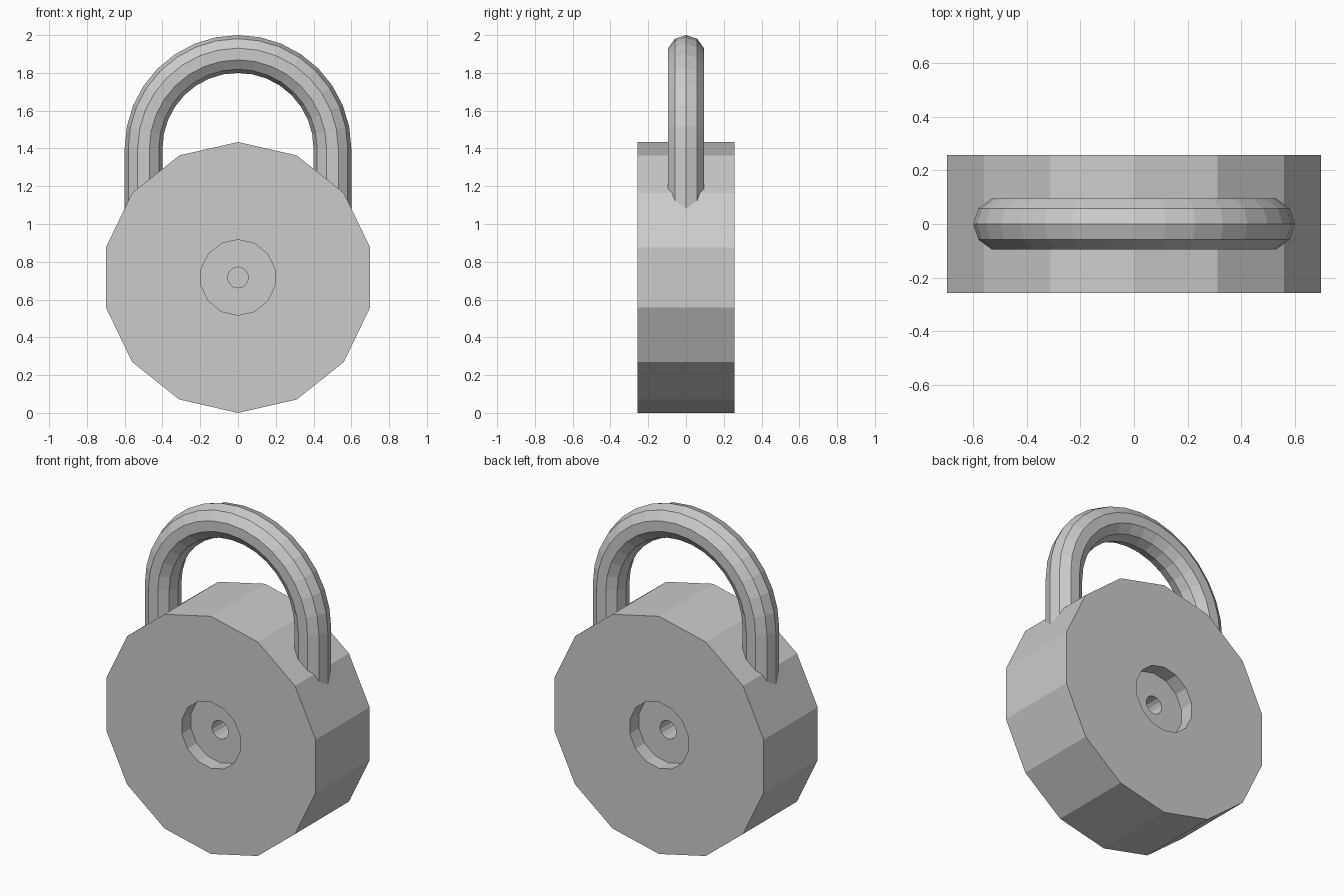
import bpy, bmesh
from math import sin, cos, pi
from mathutils import Vector

default = bpy.data.objects.get("Cube")
if default:
    bpy.data.objects.remove(default, do_unlink=True)

# One plain metal colour
metal = bpy.data.materials.new("grey metal")
metal.use_nodes = True
grey = (0.6, 0.6, 0.6, 1)
metal.diffuse_color = grey
metal.node_tree.nodes["Principled BSDF"].inputs["Base Color"].default_value = grey


def loft(name, rings):
    """Join successive rings of points into a closed, flat-shaded solid."""
    bm = bmesh.new()
    loops = [[bm.verts.new(p) for p in ring] for ring in rings]
    for a, b in zip(loops, loops[1:]):
        n = len(a)
        for i in range(n):
            j = (i + 1) % n
            bm.faces.new((a[i], a[j], b[j], b[i]))
    bm.faces.new(loops[0])
    bm.faces.new(loops[-1])
    bmesh.ops.recalc_face_normals(bm, faces=bm.faces)
    mesh = bpy.data.meshes.new(name)
    bm.to_mesh(mesh)
    bm.free()
    mesh.materials.append(metal)
    obj = bpy.data.objects.new(name, mesh)
    bpy.context.collection.objects.link(obj)
    return obj


# Lock body: turned 14-sided drum with a stepped recess on both faces
RADIUS, SIDES = 0.717, 14
HALF_PROFILE = [(0.055, -0.03), (0.055, -0.17), (0.2, -0.17),
                (0.2, -0.257), (RADIUS, -0.257)]
profile = HALF_PROFILE + [(r, -y) for r, y in reversed(HALF_PROFILE)]


def body_ring(r, y):
    angles = [2 * pi * i / SIDES for i in range(SIDES)]
    return [(r * sin(a), y, RADIUS + r * cos(a)) for a in angles]


loft("lock_body", [body_ring(r, y) for r, y in profile])

# Shackle: ten-sided bar bent over a half circle, with straight legs
BEND, BAR, BAR_SIDES, STEPS = 0.5, 0.1, 10, 16
ARC_Z, LEG_END = 1.4, 1.0


def bar_ring(centre, outward):
    ring = []
    for i in range(BAR_SIDES):
        a = 2 * pi * i / BAR_SIDES
        ring.append(centre + BAR * (cos(a) * outward + sin(a) * Vector((0, 1, 0))))
    return ring


right, left = Vector((-1, 0, 0)), Vector((1, 0, 0))
path = [(Vector((BEND, 0, LEG_END)), left)]
for k in range(STEPS + 1):
    t = pi * k / STEPS
    out = Vector((cos(t), 0, sin(t)))
    path.append((Vector((0, 0, ARC_Z)) + BEND * out, out))
path.append((Vector((-BEND, 0, LEG_END)), right))
loft("shackle", [bar_ring(c, o) for c, o in path])
